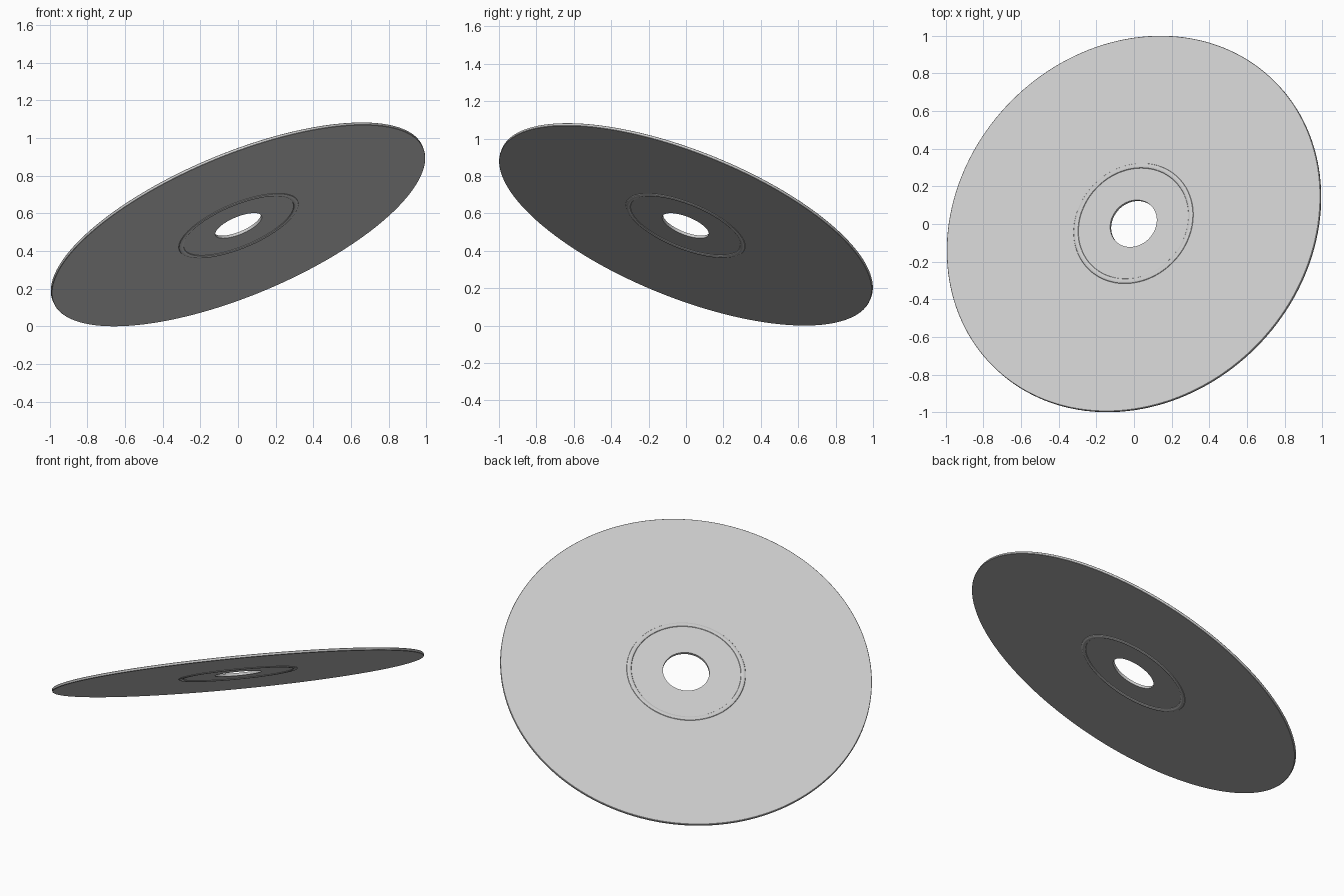
import bpy, bmesh, math
from mathutils import Vector

if "Cube" in bpy.data.objects:
    bpy.data.objects.remove(bpy.data.objects["Cube"])

R, HOLE, H = 1.064, 0.133, 0.008      # disc radius, hole radius, half thickness
RING, RW, RH = 0.327, 0.014, 0.006    # ridge radius, half width, height
STEPS = 160
NORMAL = Vector((-0.362, 0.349, 0.864)).normalized()


def ridge(side):
    # rounded bump across the ring, from inside to outside
    return [(RING - RW * math.cos(math.pi * i / 6),
             side * (H + RH * math.sin(math.pi * i / 6))) for i in range(7)]


# closed cross-section: top face, rim, underside, hole wall
b = 0.002
top = [(HOLE, H)] + ridge(1) + [(R - b, H), (R, H - b)]
bottom = [(HOLE, -H)] + ridge(-1) + [(R - b, -H), (R, b - H)]
profile = top + bottom[::-1]

# revolve the cross-section
bm = bmesh.new()
rings = []
for s in range(STEPS):
    a = 2 * math.pi * s / STEPS
    rings.append([bm.verts.new((r * math.cos(a), r * math.sin(a), z)) for r, z in profile])
n = len(profile)
for s in range(STEPS):
    p, q = rings[s], rings[(s + 1) % STEPS]
    for i in range(n):
        j = (i + 1) % n
        bm.faces.new((p[i], q[i], q[j], p[j]))
bmesh.ops.recalc_face_normals(bm, faces=bm.faces)

# tilt the disc and rest its lowest edge on the ground
rot = Vector((0, 0, 1)).rotation_difference(NORMAL).to_matrix()
bmesh.ops.transform(bm, matrix=rot.to_4x4(), verts=bm.verts)
low = min(v.co.z for v in bm.verts)
bmesh.ops.translate(bm, vec=(0, 0, -low), verts=bm.verts)

mesh = bpy.data.meshes.new("disc")
bm.to_mesh(mesh)
bm.free()
disc = bpy.data.objects.new("disc", mesh)
bpy.context.collection.objects.link(disc)
bpy.context.view_layer.objects.active = disc
disc.select_set(True)
bpy.ops.object.shade_smooth_by_angle(angle=math.radians(30))
